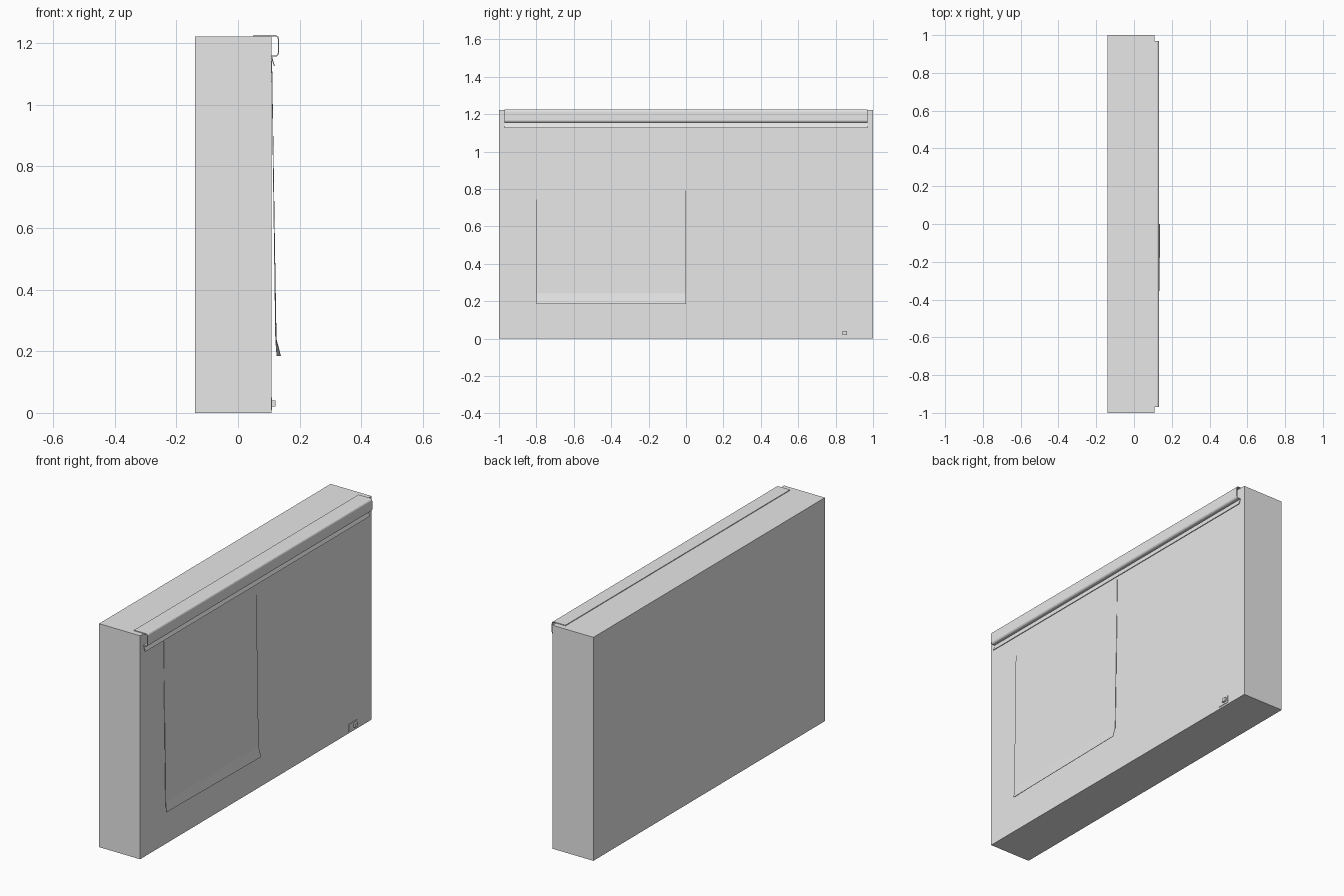
import bpy
import bmesh
from math import cos, sin, pi

default = bpy.data.objects.get("Cube")
if default:
    bpy.data.objects.remove(default, do_unlink=True)

grey = bpy.data.materials.new("light_grey")
grey.use_nodes = True
grey.diffuse_color = (0.8, 0.8, 0.8, 1)
grey.node_tree.nodes["Principled BSDF"].inputs["Base Color"].default_value = (0.8, 0.8, 0.8, 1)


def finish(name, bm):
    bmesh.ops.recalc_face_normals(bm, faces=bm.faces)
    mesh = bpy.data.meshes.new(name)
    bm.to_mesh(mesh)
    bm.free()
    mesh.materials.append(grey)
    obj = bpy.data.objects.new(name, mesh)
    bpy.context.collection.objects.link(obj)
    return obj


def box(name, x, y, z):
    bm = bmesh.new()
    bmesh.ops.create_cube(bm, size=1)
    for v in bm.verts:
        v.co = [lo + (c + 0.5) * (hi - lo) for c, (lo, hi) in zip(v.co, (x, y, z))]
    return finish(name, bm)


def ribbon(name, starts, ends, thickness):
    """Thin folded sheet between two matching edge paths."""
    bm = bmesh.new()
    a = [bm.verts.new(p) for p in starts]
    b = [bm.verts.new(p) for p in ends]
    for i in range(len(a) - 1):
        bm.faces.new((a[i], a[i + 1], b[i + 1], b[i]))
    obj = finish(name, bm)
    mod = obj.modifiers.new("thickness", "SOLIDIFY")
    mod.thickness = thickness
    mod.offset = 0
    return obj


def extrude_along(name, profile, half_length, thickness):
    return ribbon(name, [(x, -half_length, z) for x, z in profile],
                  [(x, half_length, z) for x, z in profile], thickness)


def corner(cx, cz, r, start, steps=4):
    """Quarter turn, running clockwise."""
    angles = [start - pi / 2 * i / steps for i in range(steps + 1)]
    return [(cx + r * cos(t), cz + r * sin(t)) for t in angles]


# Main slab
box("main_slab", (-0.14, 0.108), (-1, 1), (0, 1.222))

# Hooked rail over the top edge
r = 0.01
profile = [(0.05, 1.224)]
profile += corner(0.131 - r, 1.224 - r, r, pi / 2)
profile += corner(0.131 - r, 1.158 + r, r, 0)
profile += [(0.109, 1.158)]
extrude_along("top_rail", profile, 0.97, 0.004)

# Small lip below the rail
extrude_along("rail_lip", [(0.109, 1.157), (0.112, 1.145), (0.118, 1.126)], 0.97, 0.003)

# Hanging sheet, flaring out towards its lower edge
heights = (1.15, 0.6, 0.24, 0.185)
outer = (0.1095, 0.117, 0.122, 0.126)
inner = (0.1095, 0.118, 0.124, 0.138)
ribbon("hanging_sheet", [(x, -0.8, z) for x, z in zip(outer, heights)],
       [(x, 0, z) for x, z in zip(inner, heights)], 0.002)

# Little catch near the bottom corner
box("catch_plate", (0.107, 0.111), (0.80, 0.87), (0.01, 0.05))
box("catch_block", (0.11, 0.121), (0.838, 0.862), (0.02, 0.04))
